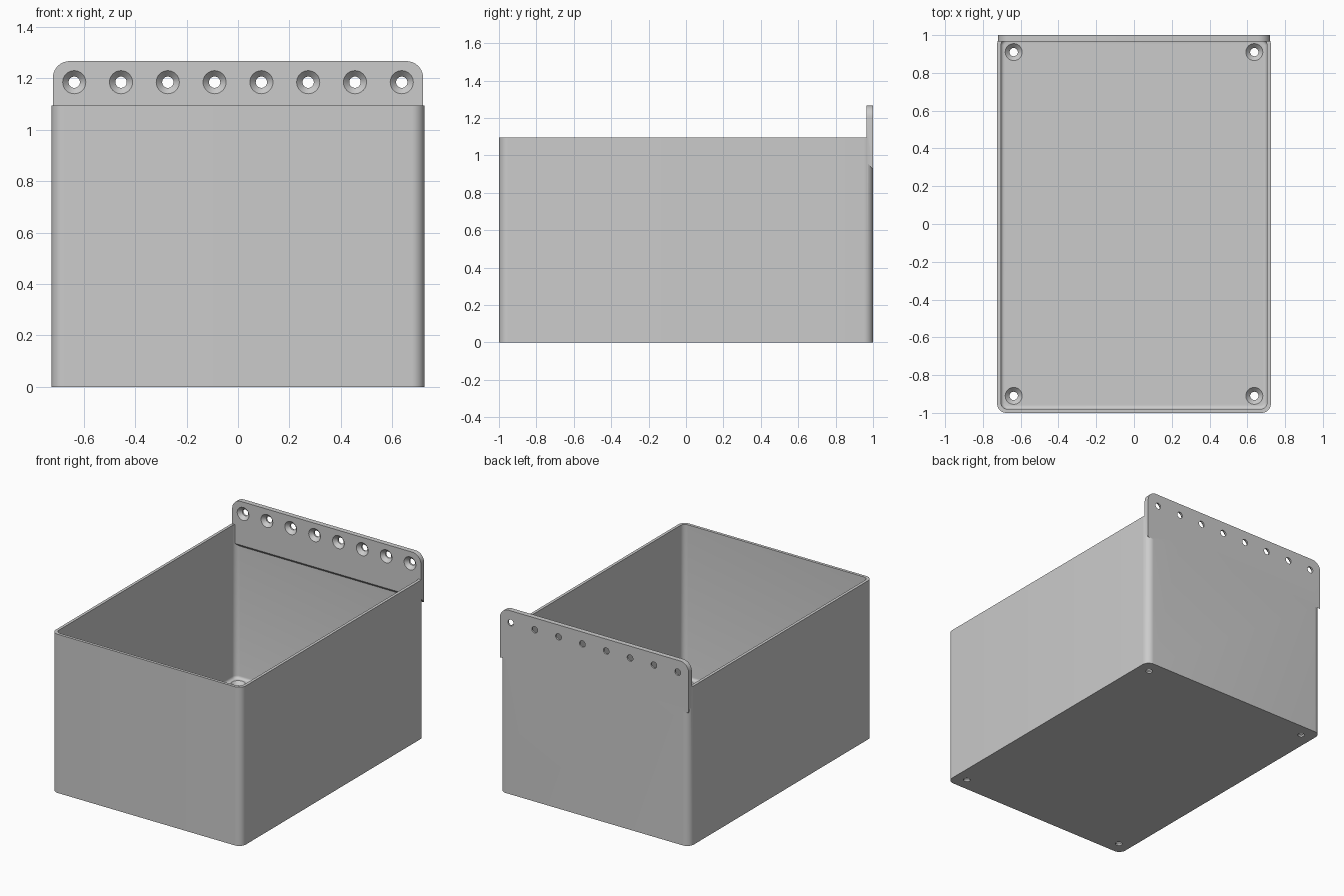
import bpy, bmesh, math
from mathutils import Matrix, Vector

if "Cube" in bpy.data.objects:
    bpy.data.objects.remove(bpy.data.objects["Cube"], do_unlink=True)

HALF_X, HEIGHT, WALL, FLOOR = 0.725, 1.095, 0.02, 0.035
FLANGE_Y, FLANGE_TOP, FLANGE_LOW = 0.965, 1.267, 0.925

grey = bpy.data.materials.new("light grey plastic")
grey.use_nodes = True
colour = (0.6, 0.6, 0.6, 1)
grey.diffuse_color = colour
grey.node_tree.nodes["Principled BSDF"].inputs["Base Color"].default_value = colour


def make_object(name, bm):
    bmesh.ops.recalc_face_normals(bm, faces=bm.faces)
    mesh = bpy.data.meshes.new(name)
    bm.to_mesh(mesh)
    bm.free()
    mesh.materials.append(grey)
    obj = bpy.data.objects.new(name, mesh)
    bpy.context.collection.objects.link(obj)
    return obj


def box(lo, hi):
    bm = bmesh.new()
    lo, hi = Vector(lo), Vector(hi)
    bmesh.ops.create_cube(bm, size=1)
    for v in bm.verts:
        v.co = [a + (c + 0.5) * (b - a) for a, b, c in zip(lo, hi, v.co)]
    return bm


def round_edges(bm, radius, segments, rule):
    edges = [e for e in bm.edges if rule(*[v.co for v in e.verts])]
    bmesh.ops.bevel(bm, geom=edges, offset=radius, segments=segments,
                    profile=0.5, affect='EDGES', clamp_overlap=True)


def upright(a, b):
    return abs(a.z - b.z) > 0.5


def add_countersink(bm, matrix):
    # rings of a countersunk screw hole, head opening towards local +z
    rings = []
    for r, z in ((0.022, -0.1), (0.022, -0.024), (0.045, 0), (0.045, 0.012)):
        rings.append([bm.verts.new(matrix @ Vector((r * math.cos(a), r * math.sin(a), z)))
                      for a in (math.tau * i / 32 for i in range(32))])
    for low, high in zip(rings, rings[1:]):
        for i in range(32):
            j = (i + 1) % 32
            bm.faces.new((low[i], low[j], high[j], high[i]))
    bm.faces.new(rings[0][::-1])
    bm.faces.new(rings[-1])


def combine(target, other, operation):
    mod = target.modifiers.new(operation, 'BOOLEAN')
    mod.operation, mod.object, mod.solver = operation, other, 'EXACT'
    bpy.context.view_layer.objects.active = target
    bpy.ops.object.modifier_apply(modifier=mod.name)
    bpy.data.objects.remove(other, do_unlink=True)


# outer shell with rounded upright corners
bm = box((-HALF_X, -1, 0), (HALF_X, 1, HEIGHT))
round_edges(bm, 0.05, 10, upright)
bin_body = make_object("storage_bin", bm)

# hollow interior with a fillet round the floor
ix, iy = HALF_X - WALL, 1 - WALL
bm = box((-ix, -iy, FLOOR), (ix, iy, HEIGHT + 0.3))
round_edges(bm, 0.035, 8, upright)
round_edges(bm, 0.018, 4, lambda a, b: max(a.z, b.z) < FLOOR + 0.001)
combine(bin_body, make_object("cavity", bm), 'DIFFERENCE')

# mounting flange, rounded on top and sloped underneath
bm = box((-0.72, FLANGE_Y, FLANGE_LOW), (0.72, 1, FLANGE_TOP))
round_edges(bm, 0.065, 10,
            lambda a, b: abs(a.y - b.y) > 0.01 and min(a.z, b.z) > HEIGHT)
for v in bm.verts:
    if v.co.z < HEIGHT and v.co.y < 0.99:
        v.co.z += 0.04
combine(bin_body, make_object("mounting_flange", bm), 'UNION')

# screw holes along the flange and in the floor corners
bm = bmesh.new()
for i in range(8):
    x = -0.637 + i * 0.182
    add_countersink(bm, Matrix.Translation((x, FLANGE_Y, 1.185)) @ Matrix.Rotation(math.pi / 2, 4, 'X'))
for x in (-0.637, 0.637):
    for y in (-0.91, 0.91):
        add_countersink(bm, Matrix.Translation((x, y, FLOOR)))
combine(bin_body, make_object("screw_holes", bm), 'DIFFERENCE')

bpy.ops.object.select_all(action='DESELECT')
bin_body.select_set(True)
bpy.context.view_layer.objects.active = bin_body
bpy.ops.object.shade_smooth_by_angle(angle=math.radians(30))
